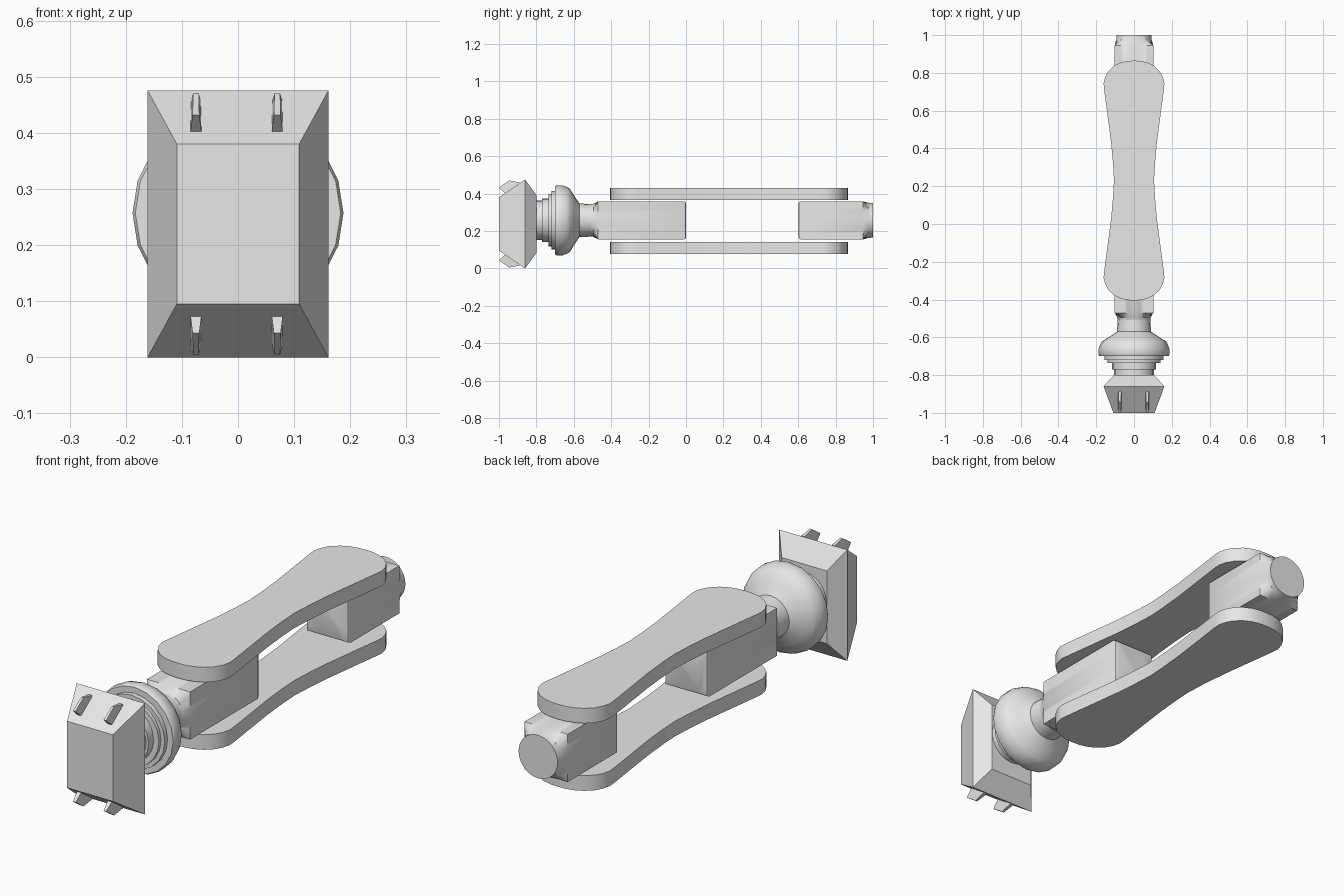
import bpy, bmesh, math
from mathutils import Vector

if "Cube" in bpy.data.objects:
    bpy.data.objects.remove(bpy.data.objects["Cube"])

CZ = 0.257   # height of the long axis
HZ = 0.2375  # middle height of the head

grey = bpy.data.materials.new("light grey")
grey.diffuse_color = (0.8, 0.8, 0.8, 1)
grey.use_nodes = True
grey.node_tree.nodes["Principled BSDF"].inputs["Base Color"].default_value = grey.diffuse_color


def make(name, bm, smooth=None):
    bmesh.ops.recalc_face_normals(bm, faces=bm.faces)
    me = bpy.data.meshes.new(name)
    bm.to_mesh(me)
    bm.free()
    me.materials.append(grey)
    ob = bpy.data.objects.new(name, me)
    bpy.context.collection.objects.link(ob)
    if smooth:
        bpy.ops.object.select_all(action='DESELECT')
        ob.select_set(True)
        bpy.context.view_layer.objects.active = ob
        bpy.ops.object.shade_smooth_by_angle(angle=math.radians(smooth))
    return ob


def loft(name, rings, smooth=None):
    """Skin equal-length point rings and cap both ends."""
    bm = bmesh.new()
    vs = [[bm.verts.new(p) for p in r] for r in rings]
    n = len(rings[0])
    for a, b in zip(vs, vs[1:]):
        for i in range(n):
            j = (i + 1) % n
            bm.faces.new((a[i], a[j], b[j], b[i]))
    bm.faces.new(vs[0])
    bm.faces.new(vs[-1][::-1])
    return make(name, bm, smooth)


def circle(y, r, n=40):
    return [(r * math.cos(2 * math.pi * i / n), y, CZ + r * math.sin(2 * math.pi * i / n))
            for i in range(n)]


def square(y, h, n=40):
    """Square section with the same point order as circle()."""
    pts = []
    for x, _, z in circle(y, 1, n):
        z -= CZ
        k = h / max(abs(x), abs(z))
        pts.append((x * k, y, CZ + z * k))
    return pts


def rect(y, hx, z0, z1):
    return [(-hx, y, z0), (hx, y, z0), (hx, y, z1), (-hx, y, z1)]


# Waisted link plates, above and below the blocks
half = [(0.0, 0.865), (0.035, 0.863), (0.07, 0.855), (0.105, 0.838), (0.135, 0.81),
        (0.153, 0.778), (0.161, 0.745), (0.158, 0.71), (0.146, 0.62), (0.134, 0.53),
        (0.121, 0.43), (0.111, 0.32), (0.106, 0.23)]
right = half + [(x, 0.46 - y) for x, y in half[-2::-1]]
outline = right + [(-x, y) for x, y in right[-2:0:-1]]
for name, z0, z1 in (("lower_link_plate", 0.077, 0.142), ("upper_link_plate", 0.366, 0.43)):
    loft(name, [[(x, y, z) for x, y in outline] for z in (z0, z1)], 30)

# Blocks held between the plates, blending from square to round
H = 0.102
loft("front_block", [circle(-0.52, 0.085), circle(-0.495, 0.088), square(-0.47, H),
                     square(-0.012, H), square(-0.003, H - 0.004), square(0, H - 0.012)], 40)
loft("rear_block", [square(0.602, H - 0.012), square(0.605, H - 0.004), square(0.614, H),
                    square(0.945, H), circle(0.975, 0.094), circle(1.0, 0.092)], 40)

# Turned collar with a bell and stepped rings
profile = [(-0.81, 0.105), (-0.77, 0.105), (-0.77, 0.116), (-0.735, 0.116), (-0.735, 0.14),
           (-0.72, 0.14), (-0.72, 0.157), (-0.70, 0.157), (-0.70, 0.183), (-0.69, 0.188),
           (-0.66, 0.187), (-0.635, 0.178), (-0.62, 0.168), (-0.60, 0.135), (-0.575, 0.098),
           (-0.57, 0.09), (-0.49, 0.086)]
loft("collar", [circle(y, r, 20) for y, r in profile], 40)

# Faceted hammer head
loft("head", [rect(-1.0, 0.109, 0.095, 0.38), rect(-0.86, 0.161, 0.0, 0.475),
              rect(-0.80, 0.107, 0.082, 0.393)])

# Small prongs on the sloping top and bottom of the head
side = [(-0.965, 0.40, 0.010), (-1.0, 0.432, 0.006), (-0.945, 0.47, 0.005),
        (-0.89, 0.46, 0.008), (-0.89, 0.435, 0.010)]
for label, s in (("upper", 1), ("lower", -1)):
    for where, cx in (("left", -0.075), ("right", 0.07)):
        loft(f"{label}_{where}_prong",
             [[(cx + d * w, y, HZ + s * (z - HZ)) for y, z, w in side] for d in (-1, 1)])
